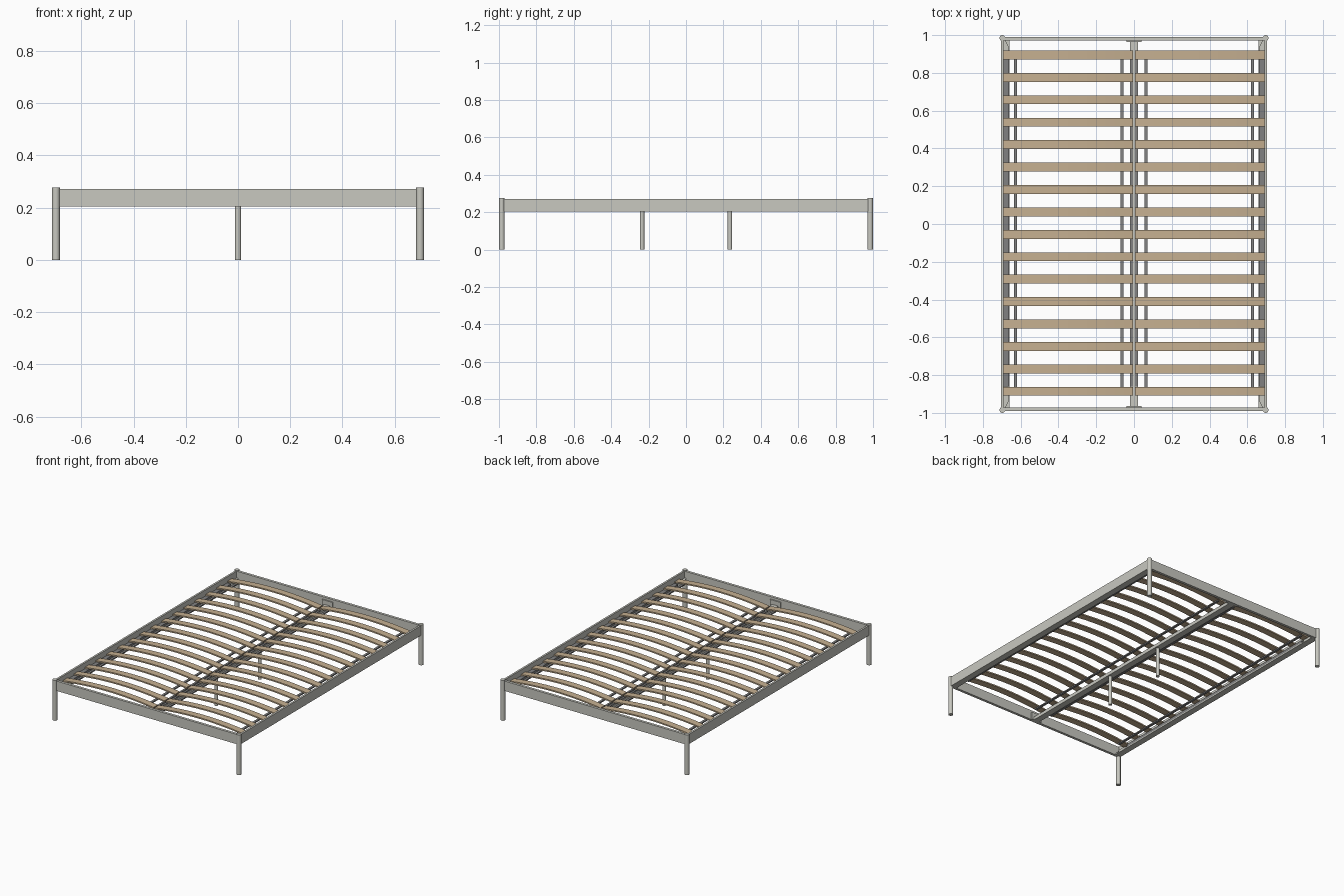
import bpy, bmesh, math
from mathutils import Vector

cube = bpy.data.objects.get("Cube")
if cube:
    bpy.data.objects.remove(cube, do_unlink=True)


def material(name, rgb):
    m = bpy.data.materials.new(name)
    m.use_nodes = True
    m.diffuse_color = (*rgb, 1)
    m.node_tree.nodes["Principled BSDF"].inputs["Base Color"].default_value = (*rgb, 1)
    return m


FRAME = material("pale grey metal", (0.58, 0.58, 0.53))
WOOD = material("light wood", (0.56, 0.43, 0.28))
DARK = material("mid grey strip", (0.22, 0.22, 0.22))


def prism(name, outline, depth, mat):
    """Extrude a list of points by the depth vector."""
    bm = bmesh.new()
    face = bm.faces.new([bm.verts.new(p) for p in outline])
    ext = bmesh.ops.extrude_face_region(bm, geom=[face])
    moved = [g for g in ext["geom"] if isinstance(g, bmesh.types.BMVert)]
    bmesh.ops.translate(bm, verts=moved, vec=Vector(depth))
    bmesh.ops.recalc_face_normals(bm, faces=bm.faces)
    mesh = bpy.data.meshes.new(name)
    bm.to_mesh(mesh)
    bm.free()
    mesh.materials.append(mat)
    obj = bpy.data.objects.new(name, mesh)
    bpy.context.collection.objects.link(obj)
    return obj


def box(name, x, y, z, mat):
    corners = [(x[0], y[0], z[0]), (x[1], y[0], z[0]), (x[1], y[1], z[0]), (x[0], y[1], z[0])]
    return prism(name, corners, (0, 0, z[1] - z[0]), mat)


def mirror(obj, x=True, y=False):
    mod = obj.modifiers.new("mirror", "MIRROR")
    mod.use_axis = (x, y, False)
    mod.use_mirror_merge = False
    return obj


def tube(name, x, y, radius, height):
    ring = [(x + radius * math.cos(a), y + radius * math.sin(a), 0)
            for a in (math.tau * i / 20 for i in range(20))]
    obj = prism(name, ring, (0, 0, height), FRAME)
    bpy.context.view_layer.objects.active = obj
    obj.select_set(True)
    bpy.ops.object.shade_smooth_by_angle()
    obj.select_set(False)
    return obj


LOW, TOP = 0.204, 0.271

# Legs
mirror(tube("corner_leg", 0.697, 0.985, 0.015, 0.276), y=True)
mirror(tube("middle_leg", 0, 0.235, 0.012, LOW + 0.004), x=False, y=True)

# Side rails: L section with an inward ledge
side = [(0.704, LOW), (0.704, TOP), (0.691, TOP), (0.691, LOW + 0.008),
        (0.66, LOW + 0.008), (0.66, LOW)]
mirror(prism("side_rail", [(x, -0.98, z) for x, z in side], (0, 1.96, 0), FRAME))

# End rails
mirror(box("end_rail", (-0.69, 0.69), (0.972, 0.99), (LOW, TOP), FRAME), x=False, y=True)

# Corner brackets, bent around the inside of each corner
bracket = [(0.69, 0.972), (0.69, 0.87), (0.676, 0.87), (0.664, 0.89), (0.664, 0.94), (0.68, 0.972)]
mirror(prism("corner_bracket", [(x, y, 0.212) for x, y in bracket], (0, 0, 0.014), FRAME), y=True)

# Centre beam with end hooks
box("centre_beam", (-0.022, 0.022), (-0.975, 0.975), (LOW, 0.226), FRAME)
mirror(box("beam_hook", (-0.04, 0.04), (0.964, 0.973), (LOW, 0.255), FRAME), x=False, y=True)

# Slat holder strips on the ledges and beam
mirror(box("outer_holder", (0.662, 0.69), (-0.86, 0.87), (0.212, 0.231), DARK))
mirror(box("inner_holder", (0.004, 0.018), (-0.86, 0.87), (0.224, 0.231), DARK))


# Sprung slats, arched across each half
def arch(x):
    t = (x - 0.347) / 0.343
    return 0.232 + 0.024 * (1 - t * t)


steps = 14
xs = [0.004 + 0.686 * i / steps for i in range(steps + 1)]
START, PITCH = -0.909, 0.1187
outline = [(x, START, arch(x)) for x in xs] + [(x, START, arch(x) + 0.009) for x in reversed(xs)]
slats = prism("slats", outline, (0, 0.047, 0), WOOD)
rows = slats.modifiers.new("rows", "ARRAY")
rows.count = 16
rows.use_relative_offset = False
rows.use_constant_offset = True
rows.constant_offset_displace = (0, PITCH, 0)
mirror(slats)

# Long spacer strips under the slats
for name, x in (("outer_spacer", 0.627), ("inner_spacer", 0.063)):
    z = arch(x)
    mirror(box(name, (x - 0.008, x + 0.008), (-0.9, 0.91), (z - 0.008, z), DARK))
